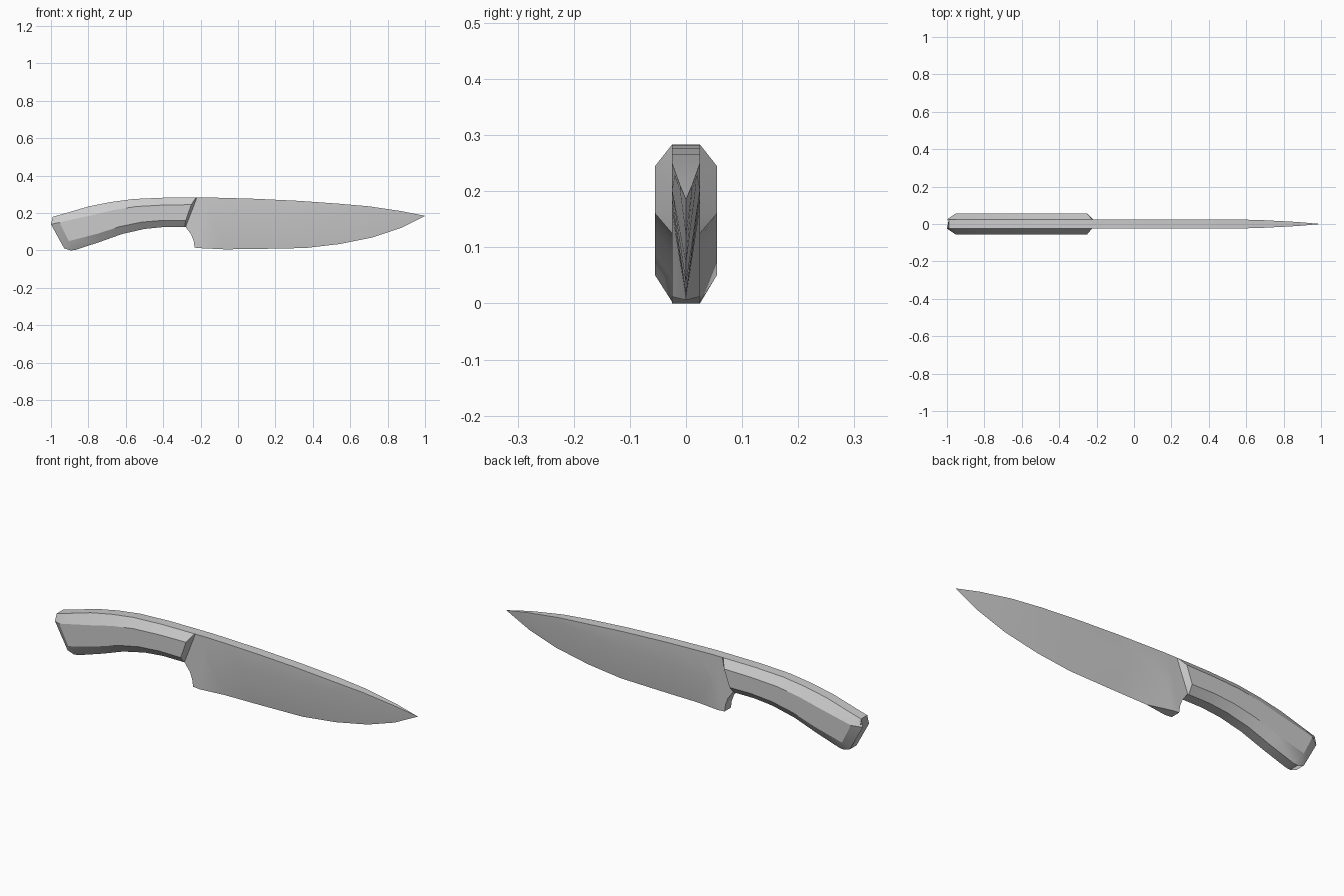
import bpy, bmesh, math

if "Cube" in bpy.data.objects:
    bpy.data.objects.remove(bpy.data.objects["Cube"])


def loft(name, stations, cap_start=False):
    """Skin a row of left/right mirrored cross-sections.
    Each station lists (x, half_width, z) from top to bottom."""
    bm = bmesh.new()
    rings = []
    for st in stations:
        pts = [(x, -y, z) for x, y, z in st] + [(x, y, z) for x, y, z in reversed(st)]
        rings.append([bm.verts.new(p) for p in pts])
    for a, b in zip(rings, rings[1:]):
        n = len(a)
        for i in range(n):
            j = (i + 1) % n
            bm.faces.new((a[i], a[j], b[j], b[i]))
    if cap_start:
        bm.faces.new(rings[0])
    bmesh.ops.remove_doubles(bm, verts=bm.verts, dist=0.0005)
    bmesh.ops.recalc_face_normals(bm, faces=bm.faces)
    mesh = bpy.data.meshes.new(name)
    bm.to_mesh(mesh)
    bm.free()
    ob = bpy.data.objects.new(name, mesh)
    bpy.context.collection.objects.link(ob)
    bpy.ops.object.select_all(action='DESELECT')
    ob.select_set(True)
    bpy.context.view_layer.objects.active = ob
    bpy.ops.object.shade_smooth_by_angle(angle=math.radians(30))
    return ob


T, W = 0.025, 0.055   # half thickness of blade and of handle

# Handle: eight-sided section swept along a curved back and belly
def section(top, bottom):
    (xt, zt), (xb, zb) = top, bottom
    return [(xt + (xb - xt) * f, w, zt + (zb - zt) * f)
            for f, w in ((0, T), (0.25, W), (0.77, W), (1, T))]

handle = [
    [(-0.99, T, 0.18), (-1.0, T, 0.14), (-0.93, T, 0.012), (-0.895, T, 0.0)],
    [(-0.94, T, 0.194), (-0.955, W, 0.15), (-0.905, W, 0.05), (-0.87, T, 0.003)],
    section((-0.8, 0.235), (-0.74, 0.045)),
    section((-0.68, 0.259), (-0.62, 0.088)),
    section((-0.56, 0.275), (-0.5, 0.115)),
    section((-0.4, 0.282), (-0.4, 0.125)),
    [(-0.225, T, 0.283), (-0.25, W, 0.245), (-0.28, W, 0.16), (-0.285, T, 0.125)],
    [(-0.22, T, 0.283), (-0.234, T, 0.245), (-0.267, T, 0.16), (-0.28, T, 0.125)],
]
loft("handle", handle, cap_start=True)

# Blade: spine, bevel ridge and cutting edge, each as (x, z), with half widths
def column(spine, ridge, edge, ws=T, wr=T, we=0.0):
    return [(spine[0], ws, spine[1]), (ridge[0], wr, ridge[1]), (edge[0], we, edge[1])]

blade = [
    # full-thickness heel
    column((-0.22, 0.283), (-0.267, 0.16), (-0.28, 0.125), we=T),
    column((-0.20, 0.283), (-0.24, 0.16), (-0.25, 0.085), we=T),
    column((-0.18, 0.283), (-0.22, 0.16), (-0.237, 0.05), we=T),
    column((-0.165, 0.283), (-0.20, 0.16), (-0.232, 0.015), we=T),
    column((-0.15, 0.283), (-0.17, 0.16), (-0.195, 0.012), we=T),
    # ground bevel
    column((-0.07, 0.281), (-0.15, 0.16), (-0.07, 0.006)),
    column((0.1, 0.276), (0.05, 0.172), (0.1, 0.008)),
    column((0.33, 0.265), (0.33, 0.187), (0.36, 0.013)),
    column((0.54, 0.25), (0.52, 0.202), (0.54, 0.034)),
    # tapering point
    column((0.7, 0.236), (0.7, 0.228), (0.72, 0.07), ws=0.02, wr=0.02),
    column((0.87, 0.211), (0.87, 0.2), (0.87, 0.12), ws=0.011, wr=0.0105),
    column((1.0, 0.185), (1.0, 0.185), (1.0, 0.185), ws=0, wr=0),
]
loft("blade", blade)
